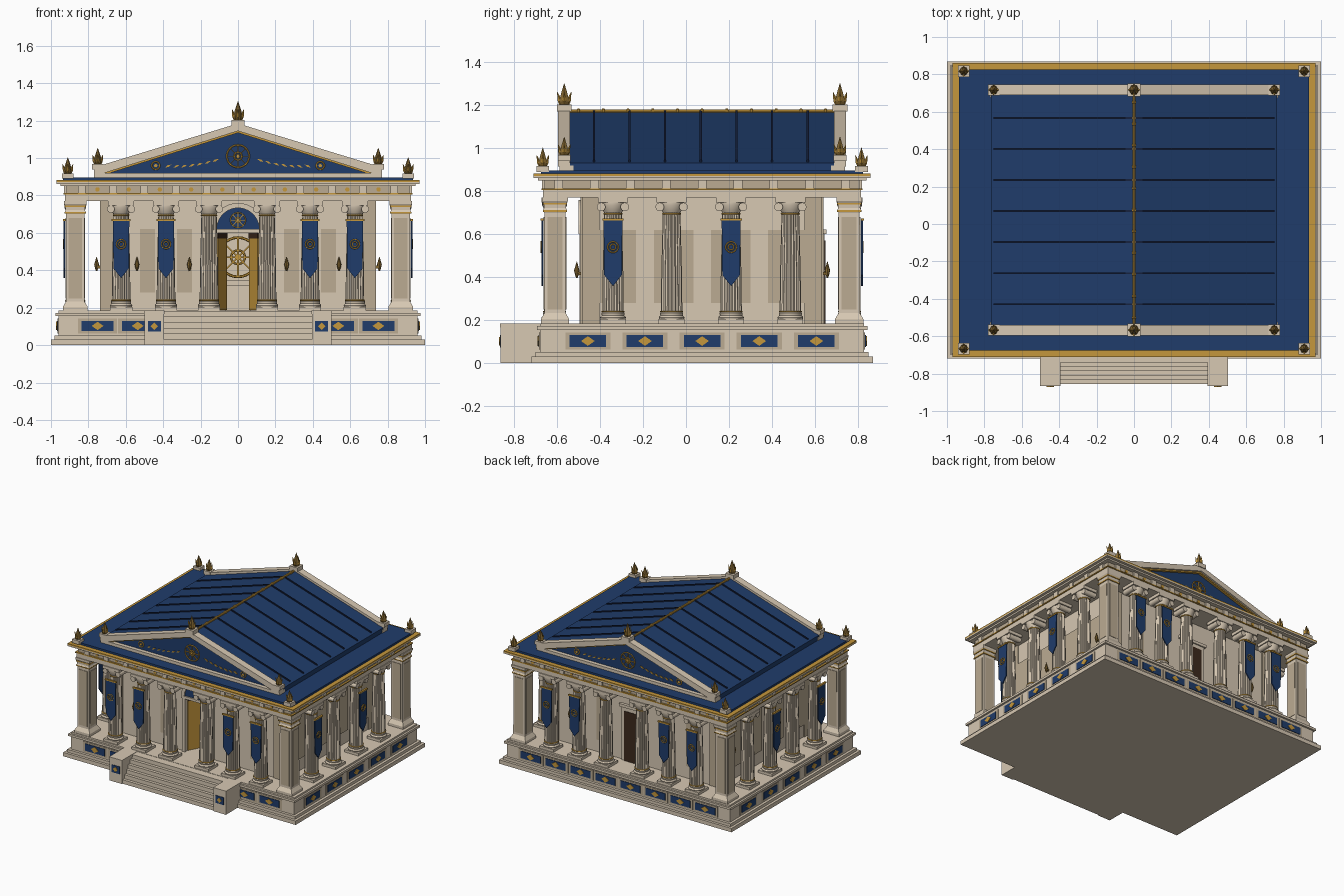
import bpy, bmesh
from math import pi, cos, sin, sqrt, radians
from mathutils import Matrix, Vector

if "Cube" in bpy.data.objects:
    bpy.data.objects.remove(bpy.data.objects["Cube"])

def material(name, r, g, b):
    m = bpy.data.materials.new(name)
    m.diffuse_color = (r, g, b, 1)
    m.use_nodes = True
    m.node_tree.nodes["Principled BSDF"].inputs["Base Color"].default_value = m.diffuse_color
    return m

STONE = material("stone", .68, .58, .45)
SHADE = material("shaded_stone", .50, .41, .29)
BLUE = material("blue", .014, .045, .145)
NAVY = material("navy", .008, .016, .05)
GOLD = material("gold", .56, .31, .045)
BRONZE = material("bronze", .22, .13, .03)
DARK = material("dark_wood", .045, .022, .012)
CY = .075                                   # centre of the hall in y
I = Matrix.Identity(4)
FACE = Matrix.Rotation(pi / 2, 4, 'X')      # turns a lathe axis towards -y

def T(x, y, z):
    return Matrix.Translation((x, y, z))

def R(a, axis='Z'):
    return Matrix.Rotation(a, 4, axis)

def add(name, bm, mat, M, smooth=False):
    bmesh.ops.recalc_face_normals(bm, faces=bm.faces)
    me = bpy.data.meshes.new(name)
    bm.to_mesh(me)
    bm.free()
    me.materials.append(mat)
    if smooth:
        me.shade_smooth()
        me.set_sharp_from_angle(angle=radians(35))
    ob = bpy.data.objects.new(name, me)
    ob.matrix_world = M
    bpy.context.collection.objects.link(ob)

def prism(name, pts, y0, y1, mat, M=I):
    """Outline in x,z extruded from y0 to y1."""
    bm = bmesh.new()
    a = [bm.verts.new((x, y0, z)) for x, z in pts]
    b = [bm.verts.new((x, y1, z)) for x, z in pts]
    bm.faces.new(a)
    bm.faces.new(b)
    for i in range(len(a)):
        j = (i + 1) % len(a)
        bm.faces.new((a[i], a[j], b[j], b[i]))
    add(name, bm, mat, M)

def box(name, x0, x1, y0, y1, z0, z1, mat=STONE, M=I):
    prism(name, [(x0, z0), (x1, z0), (x1, z1), (x0, z1)], y0, y1, mat, M)

def lathe(name, prof, n, mat, M=I, flute=1.0, closed=False, smooth=True, turn=0):
    """Profile of (r, z) spun about z; flute < 1 pulls in every other point."""
    bm = bmesh.new()
    rings = []
    for r, z in prof:
        ring = []
        for i in range(n):
            q = r * (flute if i % 2 else 1)
            a = 2 * pi * i / n + turn
            ring.append(bm.verts.new((q * cos(a), q * sin(a), z)))
        rings.append(ring)
    for k in range(len(rings) if closed else len(rings) - 1):
        a, b = rings[k], rings[(k + 1) % len(rings)]
        for i in range(n):
            j = (i + 1) % n
            bm.faces.new((a[i], a[j], b[j], b[i]))
    if not closed:
        bm.faces.new(rings[0])
        bm.faces.new(rings[-1])
    add(name, bm, mat, M, smooth)

def ring(name, r, t, M, mat=GOLD):
    lathe(name, [(r + t * cos(k * pi / 3), t * sin(k * pi / 3)) for k in range(6)], 28, mat, M, closed=True)

def wheel(name, r, M, spokes=8):
    ring(name + "_rim", r, r * .07, M @ FACE)
    ring(name + "_inner", r * .35, r * .06, M @ FACE)
    for k in range(spokes // 2):
        box(name + "_spoke", -r, r, -r * .06, r * .06, -r * .04, r * .04, GOLD, M @ R(2 * pi * k / spokes, 'Y'))
    lathe(name + "_hub", [(r * .16, -r * .1), (r * .16, r * .12)], 12, GOLD, M @ FACE)

def slab(name, hx, hy, z0, z1, mat=STONE):
    box(name, -hx, hx, CY - hy, CY + hy, z0, z1, mat)

def finial(x, y, z, s):
    box("finial_block", x - .03 * s, x + .03 * s, y - .03 * s, y + .03 * s, z, z + .028 * s)
    B = T(x, y, z + .025 * s) @ Matrix.Scale(s, 4)
    lathe("finial_spike", [(.018, 0), (.024, .015), (.014, .05), (.001, .088)], 6, BRONZE, B, smooth=False)
    for k in range(4):
        lathe("finial_leaf", [(.006, 0), (.009, .02), (.001, .055)], 4, GOLD,
              B @ R(k * pi / 2) @ T(.012, 0, 0) @ R(.3, 'Y'), smooth=False)

def column(M):
    box("column_plinth", -.06, .06, -.06, .06, .185, .205, STONE, M)
    lathe("column_base", [(.058, .205), (.06, .213), (.052, .222), (.054, .232), (.05, .24)], 24, STONE, M)
    ring("column_base_ring", .05, .004, M @ T(0, 0, .24))
    lathe("column_shaft", [(.05, .24), (.048, .42), (.041, .70)], 40, STONE, M, flute=.9)
    ring("column_neck_ring", .041, .004, M @ T(0, 0, .695))
    lathe("column_echinus", [(.041, .70), (.046, .71), (.058, .735), (.058, .748)], 24, STONE, M)
    for s in (-1, 1):
        lathe("column_volute", [(.02, -.052), (.02, .052)], 16, STONE, M @ T(s * .055, 0, .727) @ FACE)
    box("column_abacus", -.07, .07, -.06, .06, .747, .77, STONE, M)

def banner(M):
    prism("banner", [(-.044, .668), (.044, .668), (.041, .41), (0, .358), (-.041, .41)], -.062, -.054, BLUE, M)
    box("banner_rod", -.05, .05, -.066, -.052, .664, .674, GOLD, M)
    for r in (.025, .013):
        ring("banner_emblem", r, .003, M @ T(0, -.063, .54) @ FACE)

def torch(M):
    box("torch_bracket", -.006, .006, -.02, 0, .41, .425, BRONZE, M)
    lathe("torch", [(.003, .395), (.008, .41), (.013, .432), (.01, .44), (.006, .455), (.001, .472)], 8, BRONZE, M @ T(0, -.02, 0))

def podium_panel(M, w=.17):
    h = w / 2
    box("panel_frame", -h - .02, h + .02, -.004, .01, .062, .143, SHADE, M)
    box("panel_blue", -h, h, -.008, .01, .075, .13, BLUE, M)
    prism("panel_diamond", [(-.032, .1025), (0, .08), (.032, .1025), (0, .125)], -.012, 0, GOLD, M)

# podium
for hx, hy, z0, z1 in ((1, .795, 0, .03), (.98, .775, .03, .052), (.96, .755, .052, .155), (.975, .77, .155, .172), (.96, .755, .172, .185)):
    slab("podium", hx, hy, z0, z1)

# stairs with cheek blocks
for k in range(6):
    box("stair", -.395, .395, -.855 + k * .023, -.66, k * .0305, (k + 1) * .0305)
for s in (-1, 1):
    x0, x1 = sorted((s * .395, s * .5))
    box("stair_cheek", x0, x1, -.863, -.68, 0, .165)
    box("stair_cheek_cap", x0 - .003, x1 + .003, -.866, -.68, .165, .185)
    C = T(s * .4475, -.863, 0)
    box("cheek_panel", -.035, .035, -.004, .01, .072, .13, BLUE, C)
    prism("cheek_diamond", [(-.02, .101), (0, .081), (.02, .101), (0, .121)], -.008, 0, GOLD, C)

# entablature and flat roof edge
for name, hx, hy, z0, z1, m in (
        ("architrave", .925, .74, .77, .805, STONE), ("architrave_gold", .932, .747, .805, .813, GOLD),
        ("frieze", .918, .733, .813, .85, SHADE), ("cornice", .95, .765, .85, .862, STONE),
        ("cornice_top", .97, .785, .862, .872, STONE), ("cornice_gold", .97, .785, .872, .882, GOLD),
        ("roof_deck", .935, .75, .882, .897, BLUE)):
    slab(name, hx, hy, z0, z1, m)

# the four sides: local x runs along the side, -y points outwards
ends, flanks = (.155, .385, .625), (-.415, -.142, .135, .411)
for angle, sx, is_end in ((0, 1, True), (pi, 1, True), (pi / 2, 1, False), (-pi / 2, -1, False)):
    S = T(0, CY, 0) @ R(angle)
    col, pod, fr, wall = (.687, .755, .733, .5575) if is_end else (.87, .96, .918, .73)
    us = [s * u for u in ends for s in (-1, 1)] if is_end else [sx * u for u in flanks]
    for i, u in enumerate(us):
        C = S @ T(u, -col, 0)
        column(C)
        if (abs(u) > .3 if is_end else i % 2 == 0):
            banner(C)
    n = 8 if is_end else 5
    step = .2145 if is_end else .266
    for k in range(n):
        u = (k - (n - 1) / 2) * step
        if angle or abs(u) > .45:
            podium_panel(S @ T(u, -pod, 0))
    n = 11 if is_end else 9
    for k in range(n):
        u = (k - (n - 1) / 2) * .167
        box("triglyph", u - .02, u + .02, -fr - .012, -fr + .01, .813, .85, STONE, S)
        if is_end and k < n - 1:
            lathe("frieze_disc", [(.012, 0), (.012, .006)], 12, GOLD, S @ T(u + .0835, -fr, .832) @ FACE)
    # wall pilasters, panels and torches
    half = .73 if is_end else .5575
    for s in (-1, 1):
        box("corner_pilaster", s * half - .04 - s * .04, s * half + .04 - s * .04, -wall - .008, -wall + .02, .185, .77, SHADE, S)
    for u in ((-.485, -.285, .285, .485) if is_end else (-.4, -.133, .133, .4)):
        w = .04 if is_end else .092
        box("wall_panel", u - w, u + w, -wall - .006, -wall + .02, .28, .62, SHADE, S)
    for u in ((-.54, -.26, .26, .54) if is_end else (sx * -.142, sx * .411)):
        torch(S @ T(u, -wall - .006, 0))
    if not is_end:
        continue
    # pediment
    box("pediment_base", -.77, .77, -.665, -.6, .895, .92, STONE, S)
    prism("tympanum", [(-.73, .91), (.73, .91), (0, 1.15)], -.635, -.6, BLUE, S)
    for s in (-1, 1):
        prism("raking_cornice", [(s * .77, .915), (s * .77, .95), (0, 1.185), (0, 1.145), (s * .715, .92)], -.67, -.615, STONE, S)
        prism("raking_gold", [(s * .715, .92), (0, 1.145), (0, 1.135), (s * .685, .92)], -.655, -.62, GOLD, S)
        ring("pediment_ring", .021, .004, S @ T(s * .44, -.637, .96) @ FACE)
        lathe("pediment_disc", [(.009, 0), (.009, .006)], 10, GOLD, S @ T(s * .44, -.635, .96) @ FACE)
        for k in range(7):
            prism("pediment_leaf", [(-.018, 0), (0, .007), (.018, 0), (0, -.004)], -.006, 0, GOLD,
                  S @ T(s * (.12 + k * .042), -.635, 1 - .045 * sin(k * .26 + .3)) @ R(s * .45, 'Y'))
        finial(s * .75, CY + cos(angle) * -.642, .94, 1)
        finial(s * .91, CY + cos(angle) * -.742, .89, 1)
    finial(0, CY + cos(angle) * -.642, 1.172, 1.15)
    wheel("pediment_wheel", .06, S @ T(0, -.64, 1.01))

# gabled roof with ribs and ridge
prism("gable_roof", [(-.765, .89), (-.765, .932), (0, 1.17), (.765, .932), (.765, .89)], CY - .62, CY + .62, BLUE)
for k in range(7):
    y = CY - .006 + (k - 3) * .166
    for s in (-1, 1):
        prism("roof_rib", [(0, 1.165), (0, 1.178), (s * .75, .945), (s * .75, .93)], y - .005, y + .005, NAVY)
lathe("ridge", [(.009, -.62), (.009, .62)], 10, GOLD, T(0, CY, 1.172) @ FACE)
for k in range(11):
    lathe("ridge_bead", [(.004, -.01), (.012, -.005), (.012, .005), (.004, .01)], 10, GOLD, T(0, CY + (k - 5) * .115, 1.173) @ FACE)

# corner piers
q = sqrt(2)
for sx in (-1, 1):
    for sy in (-1, 1):
        P = T(sx * .87, CY + sy * .685, 0)
        prof = [(.066, .185), (.066, .205), (.05, .232), (.049, .70), (.056, .712), (.051, .722), (.052, .74), (.06, .755), (.06, .77)]
        lathe("corner_pier", [(r * q, z) for r, z in prof], 4, STONE, P, smooth=False, turn=pi / 4)
        for z in (.704, .738):
            box("pier_gold_band", -.057, .057, -.057, .057, z, z + .008, GOLD, P)
        for k in range(4):
            box("pier_panel", -.035, .035, -.053, -.04, .25, .68, SHADE, P @ R(k * pi / 2))

# inner hall walls
f, b = CY - .5575, CY + .5575
for s in (-1, 1):
    x0, x1 = sorted((s * .11, s * .73))
    box("hall_front_wall", x0, x1, f, f + .05, .185, .77)
    x0, x1 = sorted((s * .68, s * .73))
    box("hall_side_wall", x0, x1, f + .05, b, .185, .77)
    x0, x1 = sorted((s * .11, s * .135))
    box("door_jamb", x0, x1, f - .014, f + .01, .185, .61)
    # open door leaves
    D = T(s * .11, f + .02, 0) @ R(s * -radians(62))
    x0, x1 = sorted((0, s * -.1))
    box("door_leaf", x0, x1, -.006, .006, .187, .58, GOLD, D)
    box("door_edge", x0, x1, -.008, .008, .57, .6, DARK, D)
box("hall_back_wall", -.68, .68, b - .05, b, .185, .77)
box("wall_over_door", -.11, .11, f, f + .05, .6, .77)
box("door_lintel", -.14, .14, f - .018, f + .01, .6, .62)

# arched lunette over the front door
arc = [(cos(k * pi / 20), sin(k * pi / 20)) for k in range(21)]
prism("lunette", [(.115 * c, .62 + .115 * s) for c, s in arc], f - .008, f, BLUE)
prism("lunette_arch", [(.14 * c, .62 + .14 * s) for c, s in arc] + [(.113 * c, .62 + .113 * s) for c, s in reversed(arc)], f - .018, f, STONE)
wheel("lunette_wheel", .04, T(0, f - .01, .668))

# emblem on a pedestal inside the doorway
box("pedestal", -.07, .07, f + .16, f + .3, .185, .32)
box("pedestal_cap", -.08, .08, f + .15, f + .31, .32, .345)
wheel("shrine_wheel", .105, T(0, f + .2, .47))

# back door
box("back_door_frame", -.105, .105, b - .01, b + .012, .185, .60)
box("back_door", -.08, .08, b, b + .016, .185, .57, DARK)
box("back_door_lintel", -.12, .12, b - .01, b + .022, .60, .622)
